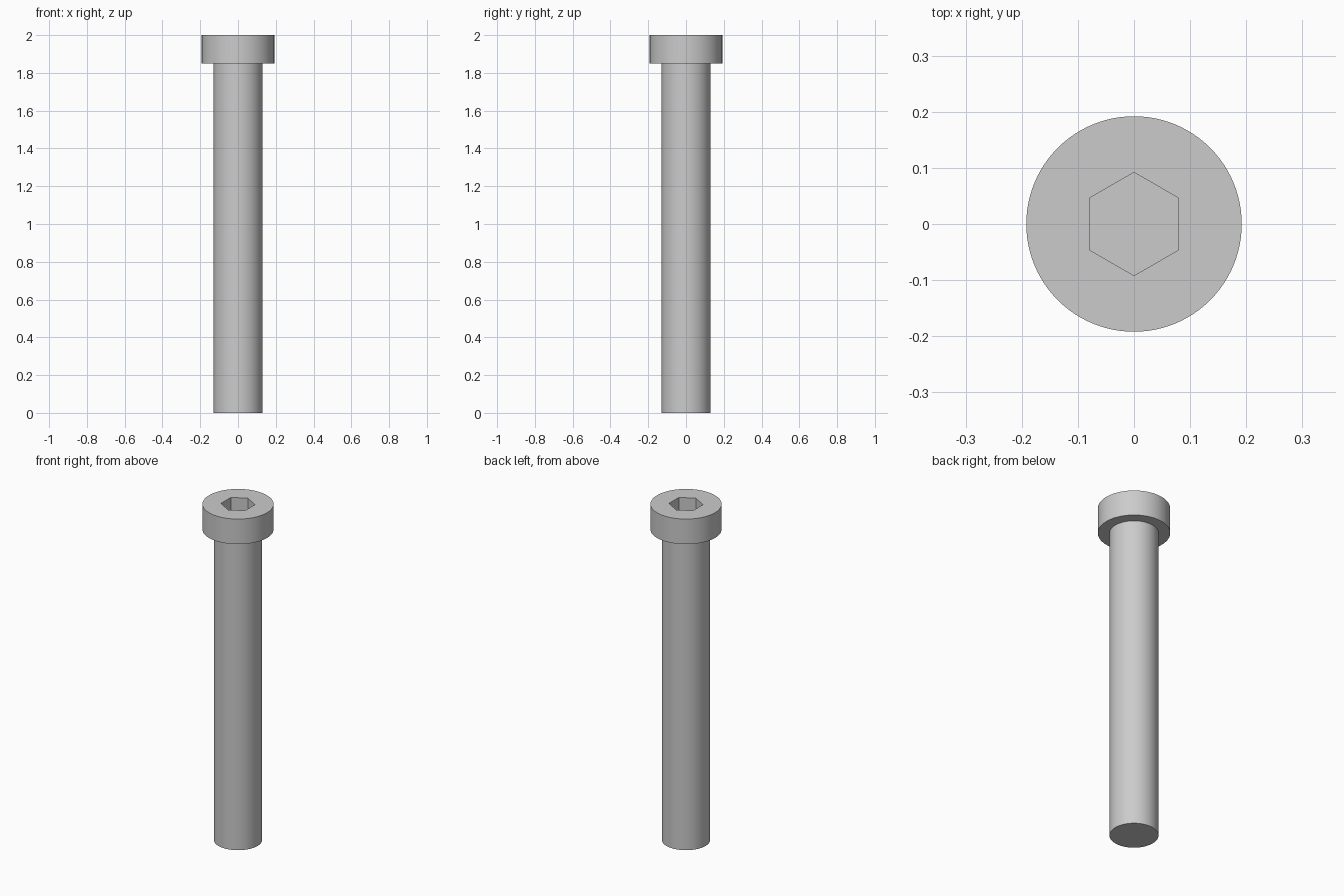
import bpy, bmesh, math

cube = bpy.data.objects.get("Cube")
if cube:
    bpy.data.objects.remove(cube, do_unlink=True)

HEAD_R, SHAFT_R, SOCKET_R = 0.192, 0.13, 0.092
TOP, SHOULDER, SOCKET_FLOOR = 2.0, 1.85, 1.91
SIDES = 96

steel = bpy.data.materials.new("grey_steel")
steel.use_nodes = True
colour = (0.6, 0.6, 0.6, 1)
steel.diffuse_color = colour
steel.node_tree.nodes["Principled BSDF"].inputs["Base Color"].default_value = colour


def ring(bm, radius, z, sides):
    """Closed loop of edges with a corner on the y axis."""
    verts = []
    for i in range(sides):
        a = math.pi / 2 + math.tau * i / sides
        verts.append(bm.verts.new((radius * math.cos(a), radius * math.sin(a), z)))
    edges = [bm.edges.new((verts[i - 1], verts[i])) for i in range(sides)]
    return verts, edges


def wall(bm, a, b):
    """Quads between two loops with equal numbers of sides."""
    for i in range(len(a)):
        bm.faces.new((a[i - 1], a[i], b[i], b[i - 1]))


bm = bmesh.new()

# Shaft with its flat end, the shoulder and the head's side
levels = [(SHAFT_R, 0), (SHAFT_R, SHOULDER), (HEAD_R, SHOULDER), (HEAD_R, TOP)]
loops = [ring(bm, r, z, SIDES) for r, z in levels]
bm.faces.new(loops[0][0])
for low, high in zip(loops, loops[1:]):
    wall(bm, low[0], high[0])

# Hexagonal socket with its floor
rim = ring(bm, SOCKET_R, TOP, 6)
floor = ring(bm, SOCKET_R, SOCKET_FLOOR, 6)
wall(bm, rim[0], floor[0])
bm.faces.new(floor[0])

# Head's top face around the socket: a fan per hexagon corner, joined by one triangle
outer, inner = loops[-1][0], rim[0]
step = SIDES // 6
for i in range(SIDES):
    corner = ((i + step // 2) // step) % 6
    nxt = (i + 1) % SIDES
    bm.faces.new((outer[i], outer[nxt], inner[corner]))
    following = ((nxt + step // 2) // step) % 6
    if following != corner:
        bm.faces.new((outer[nxt], inner[following], inner[corner]))

bmesh.ops.recalc_face_normals(bm, faces=bm.faces)
mesh = bpy.data.meshes.new("socket_head_bolt")
bm.to_mesh(mesh)
bm.free()
mesh.materials.append(steel)

bolt = bpy.data.objects.new("socket_head_bolt", mesh)
bpy.context.collection.objects.link(bolt)
bpy.ops.object.select_all(action="DESELECT")
bolt.select_set(True)
bpy.context.view_layer.objects.active = bolt
bpy.ops.object.shade_smooth_by_angle(angle=math.radians(30))
